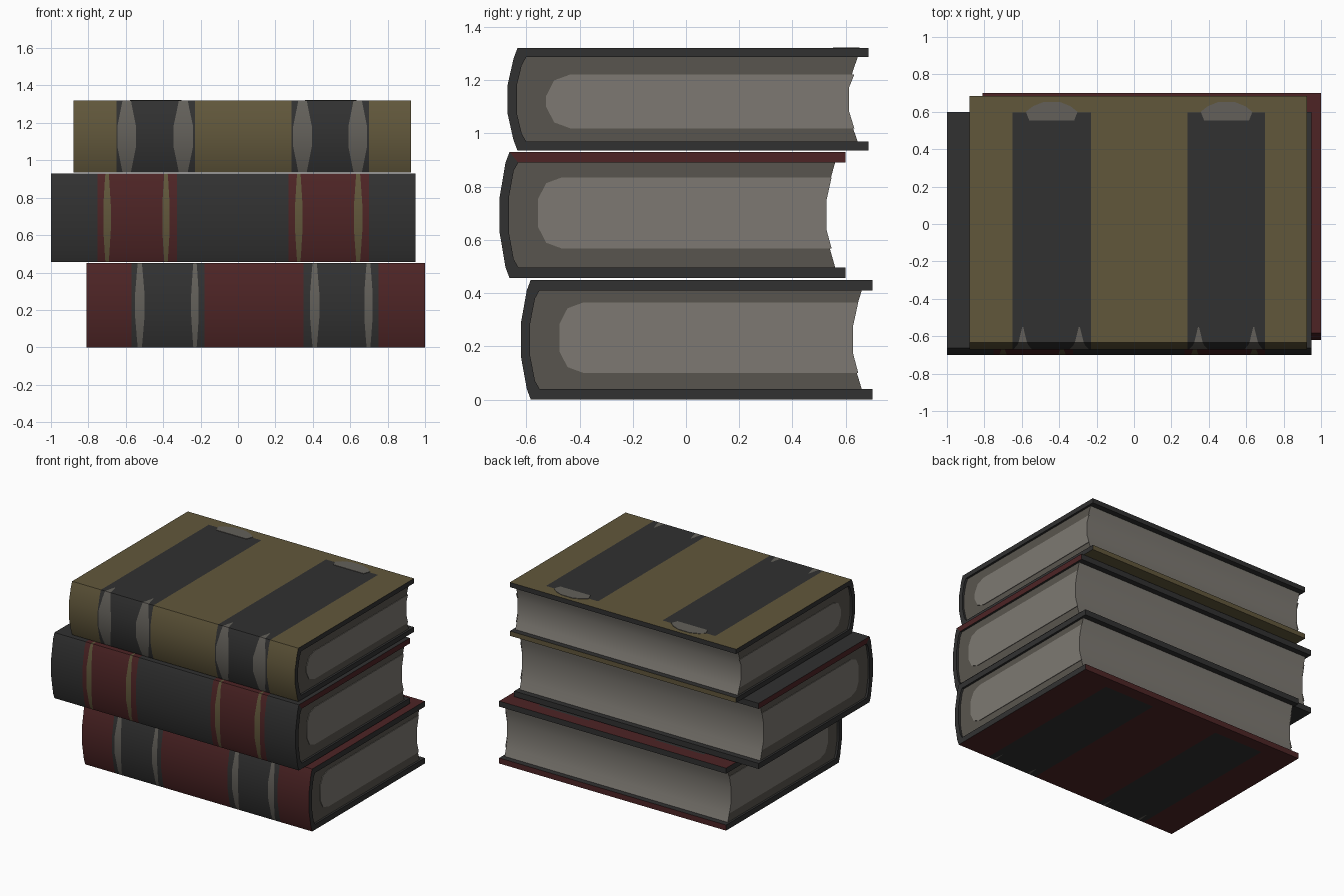
import bpy, bmesh

if "Cube" in bpy.data.objects:
    bpy.data.objects.remove(bpy.data.objects["Cube"])


def material(name, rgb):
    lin = [((c / 255 + 0.055) / 1.055) ** 2.4 for c in rgb]
    m = bpy.data.materials.new(name)
    m.diffuse_color = (*lin, 1)
    m.use_nodes = True
    m.node_tree.nodes["Principled BSDF"].inputs["Base Color"].default_value = m.diffuse_color
    return m


GOLD, RED, DARK, GREY, PAGE, EDGE = range(6)
MATS = [material("olive gold", (97, 87, 59)), material("deep red", (77, 36, 37)),
        material("charcoal", (49, 49, 49)), material("stripe grey", (99, 96, 90)),
        material("page light", (125, 121, 114)), material("page shadowed edge", (89, 85, 78))]


def finish(name, bm, smooth=True):
    bmesh.ops.recalc_face_normals(bm, faces=bm.faces)
    me = bpy.data.meshes.new(name)
    bm.to_mesh(me)
    bm.free()
    for m in MATS:
        me.materials.append(m)
    ob = bpy.data.objects.new(name, me)
    bpy.context.collection.objects.link(ob)
    if smooth:
        bpy.ops.object.select_all(action='DESELECT')
        ob.select_set(True)
        bpy.context.view_layer.objects.active = ob
        bpy.ops.object.shade_smooth_by_angle(angle=0.6)
    return ob


def prism(name, profile, xa, xb, rule):
    """Extrude a (y, z) profile along x; rule(normal) gives the colour."""
    bm = bmesh.new()
    a = [bm.verts.new((xa, y, z)) for y, z in profile]
    b = [bm.verts.new((xb, y, z)) for y, z in profile]
    n = len(profile)
    bm.faces.new(a)
    bm.faces.new(b[::-1])
    for i in range(n):
        bm.faces.new((a[i], a[(i + 1) % n], b[(i + 1) % n], b[i]))
    bmesh.ops.recalc_face_normals(bm, faces=bm.faces)
    for f in bm.faces:
        f.material_index = rule(f.normal)
    finish(name, bm)


def mirrored(half, z0, z1):
    return half + [(y, z0 + z1 - z) for y, z in reversed(half)]


def book(tag, xs, ys, zs, t, cover, band, stripe, bands, rim_top, margins):
    (x0, x1), (y0, y1), (z0, z1) = xs, ys, zs
    h = z1 - z0
    outer = mirrored([(y1, z0), (y1 - .09, z0), (y0 + .12, z0), (y0 + .037, z0),
                      (y0 + .022, z0 + .04), (y0, z0 + .36 * h)], z0, z1)
    inner = mirrored([(y1, z0 + t), (y1 - .09, z0 + t), (y0 + .12, z0 + t), (y0 + .07, z0 + t),
                      (y0 + .053, z0 + t + .03), (y0 + .035, z0 + .36 * h)], z0, z1)
    n = len(outer)
    taper = [.05, .05, .05, .45, .6, 1]
    taper += taper[::-1]

    # columns along x: (left, right, kind)
    cols, x = [], x0
    for b0, s0, s1, s2, s3, b1 in bands:
        cols += [(x, b0, 'cover'), (b0, s0, 'band'), (s0, s1, 'stripe'),
                 (s1, s2, 'band'), (s2, s3, 'stripe'), (s3, b1, 'band')]
        x = b1
    cols.append((x, x1, 'cover'))
    stations = [(c[0], None) for c in cols] + [(x1, None)]
    for i, (a, b, kind) in enumerate(cols):
        if kind == 'stripe':
            stations[i] = (a, (a + b) / 2)
            stations[i + 1] = (b, (a + b) / 2)

    # cover: wrapped case with painted bands and tapering spine stripes
    bm = bmesh.new()
    grid = [[bm.verts.new((x if m is None else m + (x - m) * taper[j], *outer[j]))
             for j in range(n)] for x, m in stations]
    ends = [[bm.verts.new((x, *p)) for p in inner] for x in (x0, x1)]

    def quad(vs, mat):
        bm.faces.new(vs).material_index = mat

    for i, (_, _, kind) in enumerate(cols):
        for j in range(n - 1):
            mat = cover
            if kind != 'cover' and 1 <= j <= n - 3:
                mat = stripe if kind == 'stripe' and 2 <= j <= n - 4 else band
            quad((grid[i][j], grid[i][j + 1], grid[i + 1][j + 1], grid[i + 1][j]), mat)
    for j in range(n - 1):
        quad((ends[0][j], ends[1][j], ends[1][j + 1], ends[0][j + 1]), DARK)
        for g, e in ((grid[0], ends[0]), (grid[-1], ends[1])):
            quad((g[j], e[j], e[j + 1], g[j + 1]), rim_top if j >= n - 4 else DARK)
    for j, mat in ((0, cover), (n - 1, DARK)):
        bm.faces.new([g[j] for g in grid] + [ends[1][j], ends[0][j]]).material_index = mat
    finish(tag + "_cover", bm)

    # page block with a hollow fore edge
    za, zb = z0 + t, z1 - t
    back = mirrored([(y1 - .04, za), (y1 - .058, z0 + .22 * h), (y1 - .072, z0 + .38 * h)], z0, z1)
    spine = inner[3:-3]
    prism(tag + "_pages", back + spine[::-1], x0 + .015, x1 - .015,
          lambda nrm: PAGE if nrm.y > .5 else EDGE)

    # lighter centre of the page ends
    la, lb = za + margins[0], zb - margins[1]
    ya = y0 + .145
    core = [(y1 - .053, la), (y1 - .072, z0 + .38 * h), (y1 - .072, z1 - .38 * h), (y1 - .053, lb),
            (ya + .09, lb), (ya + .03, lb - .022), (ya, lb - .08),
            (ya, la + .08), (ya + .03, la + .022), (ya + .09, la)]
    for side, a, b in (("left", x0 + .011, x0 + .016), ("right", x1 - .016, x1 - .011)):
        prism(f"{tag}_page_centre_{side}", core, a, b, lambda nrm: PAGE)


book("bottom_book", (-.81, 1), (-.62, .70), (0, .45), .04, RED, DARK, GREY,
     [(-.57, -.55, -.5, -.25, -.21, -.18), (.35, .385, .435, .675, .72, .75)], DARK, (.06, .045))
book("middle_book", (-1, .95), (-.70, .60), (.457, .93), .04, DARK, RED, GOLD,
     [(-.75, -.72, -.68, -.405, -.365, -.325), (.27, .305, .345, .62, .665, .70)], RED, (.07, .055))
book("top_book", (-.88, .925), (-.67, .685), (.935, 1.32), .034, GOLD, DARK, GREY,
     [(-.65, -.645, -.545, -.345, -.24, -.23), (.285, .295, .395, .59, .69, .70)], DARK, (.05, .065))

# pale rounded caps at the ends of the top book's bands
for side, cx in (("left", -.44), ("right", .495)):
    bm = bmesh.new()
    half = [(.12, .553), (.138, .60), (.10, .63), (.045, .652)]
    pts = half + [(-x, y) for x, y in reversed(half)]
    face = bm.faces.new([bm.verts.new((cx + x, y, 1.319)) for x, y in pts])
    ext = bmesh.ops.extrude_face_region(bm, geom=[face])
    for v in ext["geom"]:
        if isinstance(v, bmesh.types.BMVert):
            v.co.z += .004
    for f in bm.faces:
        f.material_index = GREY
    finish(f"band_cap_{side}", bm, False)
